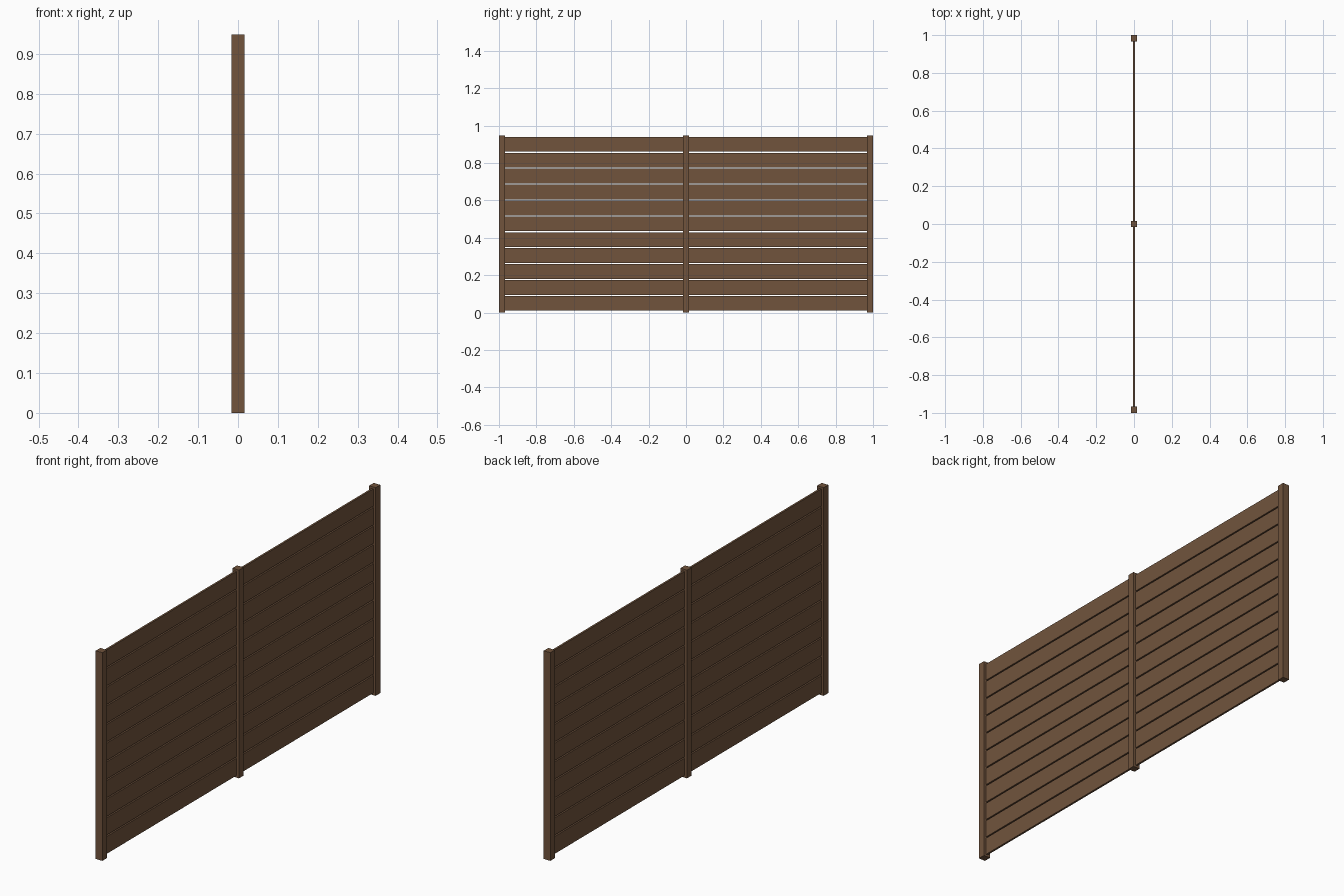
import bpy

if "Cube" in bpy.data.objects:
    bpy.data.objects.remove(bpy.data.objects["Cube"])

# One flat wood colour
wood = bpy.data.materials.new("brown wood")
wood.diffuse_color = (0.165, 0.088, 0.046, 1.0)
wood.use_nodes = True
wood.node_tree.nodes["Principled BSDF"].inputs["Base Color"].default_value = wood.diffuse_color

POST = 0.033      # square post width
HEIGHT = 0.948    # post height
SLATS = 11
PITCH = 0.085     # slat spacing
SLAT_H = 0.079
SLAT_T = 0.009


def box(name, lo, hi):
    """Box spanning two corners, with its dimensions applied."""
    bpy.ops.mesh.primitive_cube_add(
        size=1, location=[(a + b) / 2 for a, b in zip(lo, hi)])
    ob = bpy.context.object
    ob.name = name
    ob.scale = [b - a for a, b in zip(lo, hi)]
    bpy.ops.object.transform_apply(location=False, rotation=False, scale=True)
    ob.data.materials.append(wood)
    return ob


# Posts: two ends and the middle
h = POST / 2
for name, y in (("front_post", -1 + h), ("middle_post", 0), ("back_post", 1 - h)):
    box(name, (-h, y - h, 0), (h, y + h, HEIGHT))

# Horizontal slats in both bays, tucked slightly into the posts
inset = 0.008
inner, outer = h - inset, 1 - POST + inset
for bay, y0, y1 in (("front", -outer, -inner), ("back", inner, outer)):
    for i in range(SLATS):
        z = 0.01 + i * PITCH
        box(f"{bay}_slat_{i + 1}", (-SLAT_T / 2, y0, z),
            (SLAT_T / 2, y1, z + SLAT_H))
